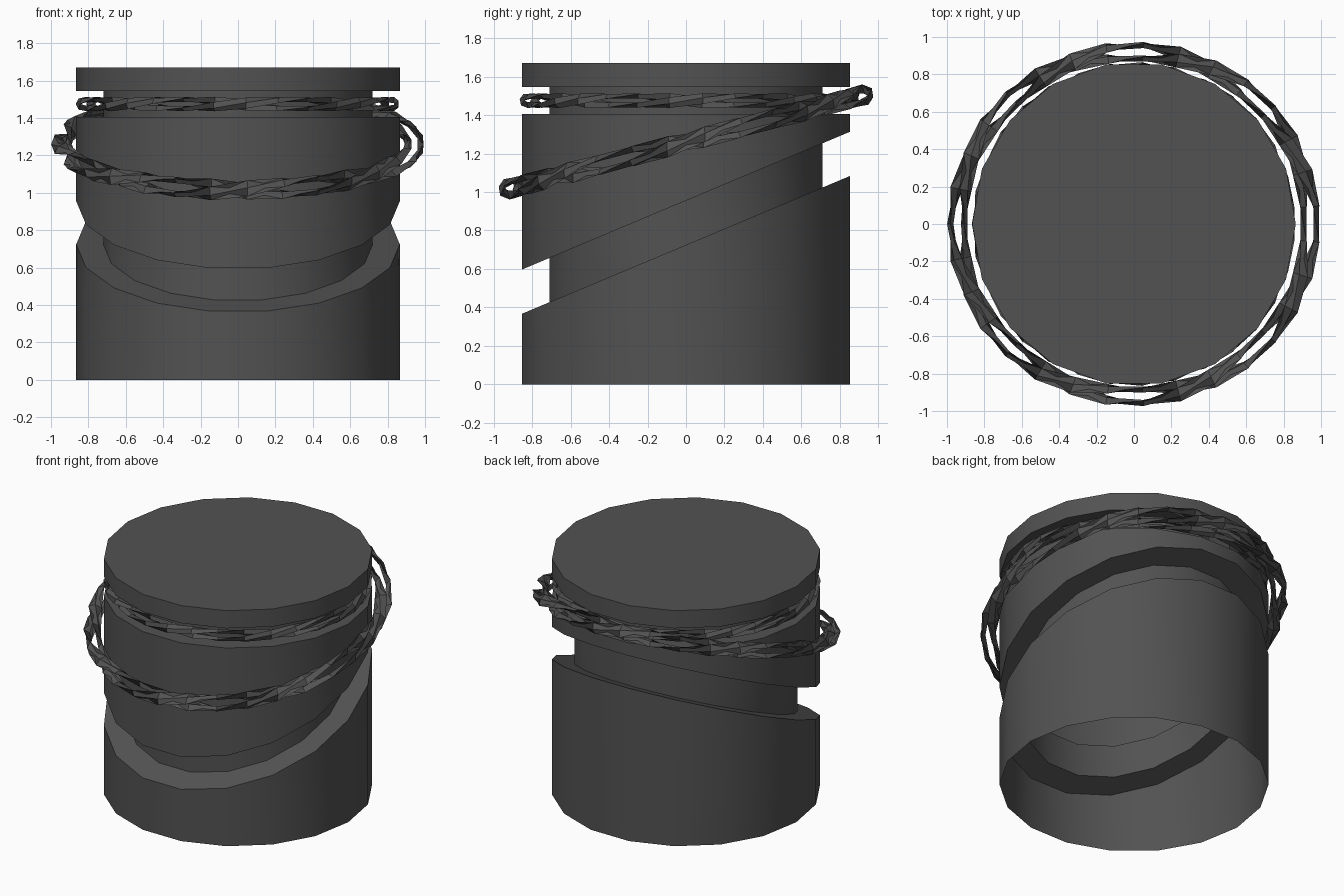
import bpy, bmesh
from math import sin, cos, pi, radians

if "Cube" in bpy.data.objects:
    bpy.data.objects.remove(bpy.data.objects["Cube"])

dark = bpy.data.materials.new("dark_grey")
dark.diffuse_color = (0.085, 0.085, 0.085, 1)
dark.use_nodes = True
dark.node_tree.nodes["Principled BSDF"].inputs["Base Color"].default_value = dark.diffuse_color


def finish(bm, name, angle):
    bmesh.ops.recalc_face_normals(bm, faces=bm.faces[:])
    me = bpy.data.meshes.new(name)
    bm.to_mesh(me)
    bm.free()
    me.materials.append(dark)
    me.shade_smooth()
    me.set_sharp_from_angle(angle=radians(angle))
    ob = bpy.data.objects.new(name, me)
    bpy.context.collection.objects.link(ob)
    return ob


def bridge(bm, a, b):
    n = len(a)
    for i in range(n):
        bm.faces.new((a[i], a[(i + 1) % n], b[(i + 1) % n], b[i]))


def grooved_body(name, profile, sides=18):
    # each profile entry: radius, height at the axis, slope along y
    bm = bmesh.new()
    rings = []
    for r, z, slope in profile:
        ring = []
        for i in range(sides):
            a = 2 * pi * i / sides
            y = r * sin(a)
            ring.append(bm.verts.new((r * cos(a), y, z + slope * y)))
        rings.append(ring)
    for a, b in zip(rings, rings[1:]):
        bridge(bm, a, b)
    bm.faces.new(rings[-1])      # closed top, open bottom
    return finish(bm, name, 30)


def twisted_ring(name, rx, ry, z0, slope, off_r, off_z, thin, wide, twists=4, segs=31):
    # two flat strands winding round each other along a (tilted) circle
    bm = bmesh.new()
    for strand in range(2):
        rings = []
        for i in range(segs):
            a = pi + 2 * pi * i / segs
            p = twists * a + strand * pi
            ring = []
            for u, v in ((thin, 0), (0, wide), (-thin, 0), (0, -wide)):
                d = (off_r + u) * cos(p) - v * sin(p)
                h = (off_z + u) * sin(p) + v * cos(p)
                x, y = (rx + d) * cos(a), (ry + d) * sin(a)
                ring.append(bm.verts.new((x, y, z0 + slope * ry * sin(a) + h)))
            rings.append(ring)
        for i in range(segs):
            bridge(bm, rings[i], rings[(i + 1) % segs])
    return finish(bm, name, 40)


R, r, T = 0.865, 0.72, 0.42
# drum with a slanted groove and a level groove under the lid
grooved_body("drum_body", [
    (R, 0, 0), (R, 0.725, T), (r, 0.725, T), (r, 0.955, T), (R, 0.955, T),
    (R, 1.405, 0), (r, 1.405, 0), (r, 1.545, 0), (R, 1.545, 0), (R, 1.67, 0)])

# level twisted band in the upper groove
twisted_ring("upper_twisted_band", 0.825, 0.825, 1.475, 0, 0.028, 0.025, 0.014, 0.03)

# larger slanted twisted band around the drum
twisted_ring("slanted_twisted_band", 0.945, 0.922, 1.26, 0.265, 0.037, 0.038, 0.017, 0.044)
